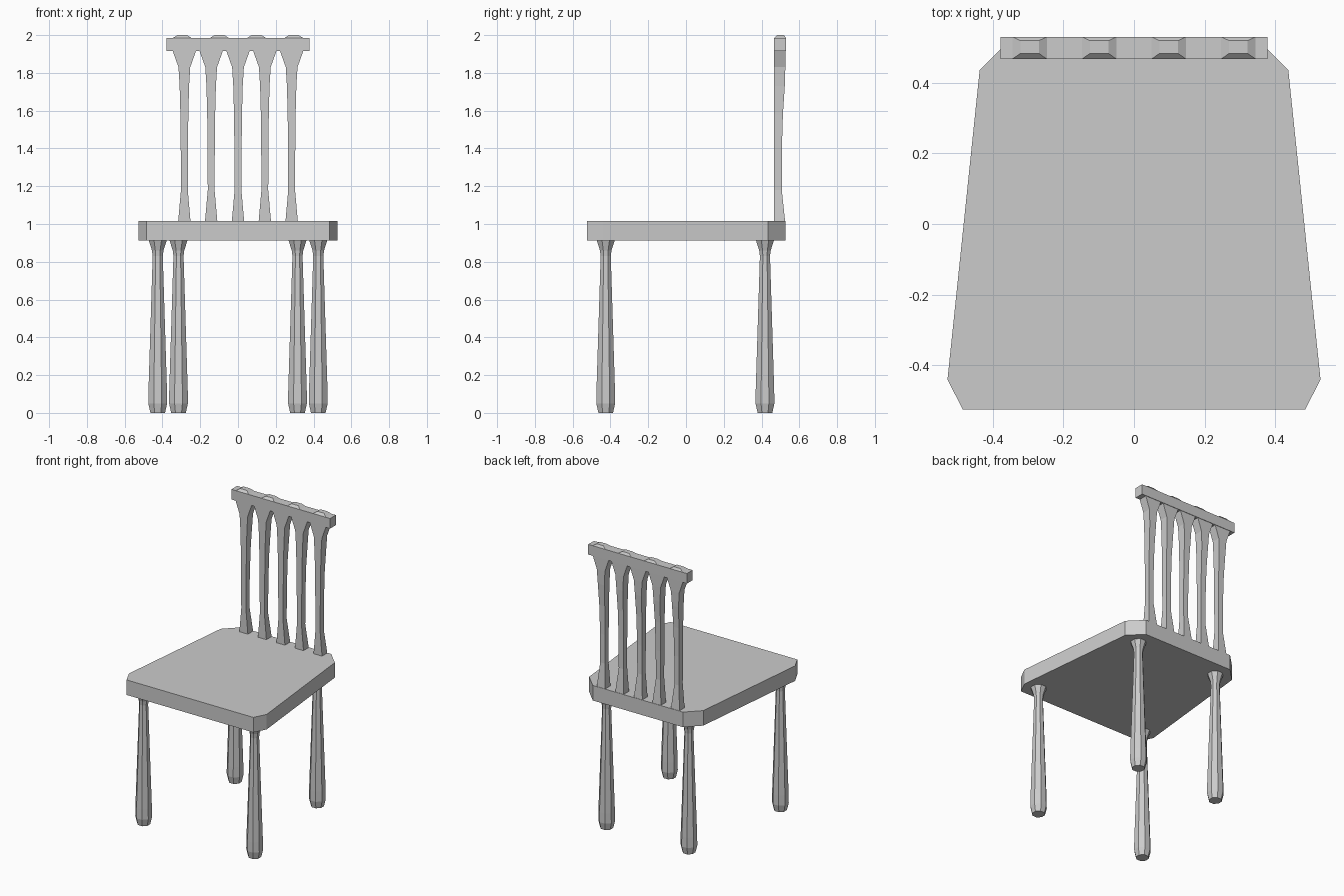
import bpy, math

if "Cube" in bpy.data.objects:
    bpy.data.objects.remove(bpy.data.objects["Cube"])


def mesh_object(name, verts, faces):
    me = bpy.data.meshes.new(name)
    me.from_pydata(verts, [], faces)
    me.update()
    ob = bpy.data.objects.new(name, me)
    bpy.context.collection.objects.link(ob)
    return ob


def loft(name, rings):
    """Skin a stack of equal-sized rings and cap both ends."""
    n = len(rings[0])
    verts = [v for ring in rings for v in ring]
    faces = [list(range(n))[::-1], [len(verts) - n + i for i in range(n)]]
    for r in range(len(rings) - 1):
        for i in range(n):
            j = (i + 1) % n
            faces.append([r * n + i, r * n + j, (r + 1) * n + j, (r + 1) * n + i])
    return mesh_object(name, verts, faces)


def rect(x, hw, y0, y1, z):
    return [(x - hw, y0, z), (x + hw, y0, z), (x + hw, y1, z), (x - hw, y1, z)]


# seat: tapered slab with cut corners
half = [(0.485, -0.525), (0.528, -0.44), (0.437, 0.435), (0.345, 0.527)]
outline = half + [(-x, y) for x, y in reversed(half)]
loft("seat", [[(x, y, z) for x, y in outline] for z in (0.912, 1.016)])

# legs: turned eight-sided profile (z, radius)
LEG = [(0.0, 0.042), (0.05, 0.054), (0.12, 0.053), (0.83, 0.029), (0.86, 0.033), (0.915, 0.052)]


def leg(name, x, y):
    angles = [math.radians(22.5 + 45 * i) for i in range(8)]
    loft(name, [[(x + r * math.cos(a), y + r * math.sin(a), z) for a in angles]
                for z, r in LEG])


for side, s in (("left", -1), ("right", 1)):
    leg("front_leg_" + side, s * 0.425, -0.425)
    leg("back_leg_" + side, s * 0.315, 0.418)

# back spindles: (z, half width, rear y)
SPINDLE = [(1.01, 0.033, 0.525), (1.18, 0.018, 0.507), (1.38, 0.019, 0.507),
           (1.58, 0.021, 0.513), (1.73, 0.025, 0.523), (1.83, 0.031, 0.526), (1.92, 0.063, 0.527)]
for i in range(5):
    x = (i - 2) * 0.142
    loft(f"back_spindle_{i + 1}", [rect(x, hw, 0.467, yb, z) for z, hw, yb in SPINDLE])

# top rail
loft("top_rail", [rect(0, 0.378, 0.467, 0.53, z) for z in (1.915, 1.985)])

# raised studs on the rail
for i in range(4):
    x = (i - 1.5) * 0.197
    loft(f"rail_stud_{i + 1}", [rect(x, 0.049, 0.467, 0.53, 1.985),
                                rect(x, 0.026, 0.483, 0.519, 2.0)])
